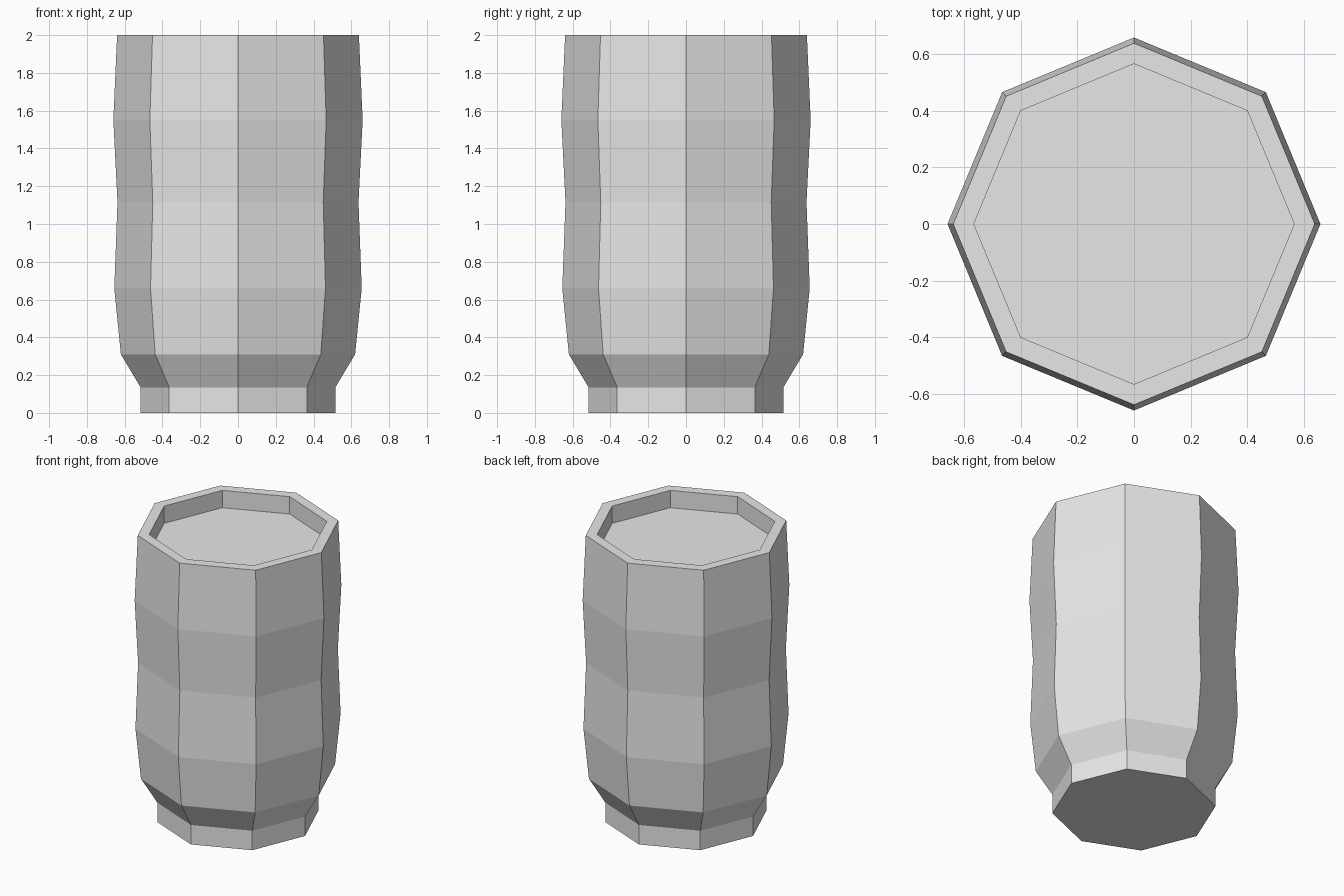
import bpy
import bmesh
from math import cos, sin, pi

cube = bpy.data.objects.get("Cube")
if cube:
    bpy.data.objects.remove(cube, do_unlink=True)

SIDES = 8

# Single plain grey material
GREY = (0.8, 0.8, 0.8, 1.0)
grey = bpy.data.materials.new("light_grey")
grey.use_nodes = True
grey.diffuse_color = GREY
grey.node_tree.nodes["Principled BSDF"].inputs["Base Color"].default_value = GREY


def lathe(name, profile):
    """Sweep (radius, z) points round z and cap both ends."""
    bm = bmesh.new()
    rings = []
    for r, z in profile:
        rings.append([bm.verts.new((r * cos(2 * pi * i / SIDES),
                                    r * sin(2 * pi * i / SIDES), z))
                      for i in range(SIDES)])
    for low, high in zip(rings, rings[1:]):
        for i in range(SIDES):
            j = (i + 1) % SIDES
            bm.faces.new((low[i], low[j], high[j], high[i]))
    bm.faces.new(rings[0][::-1])
    bm.faces.new(rings[-1])
    mesh = bpy.data.meshes.new(name)
    bm.to_mesh(mesh)
    bm.free()
    mesh.materials.append(grey)
    obj = bpy.data.objects.new(name, mesh)
    bpy.context.collection.objects.link(obj)
    return obj


# Foot, flared shoulder, rippled wall, flat rim and sunken top
lathe("octagonal_barrel", [
    (0.515, 0.0), (0.515, 0.135),
    (0.62, 0.31), (0.655, 0.66), (0.638, 1.115), (0.66, 1.55), (0.64, 2.0),
    (0.567, 2.0), (0.567, 1.88),
])
